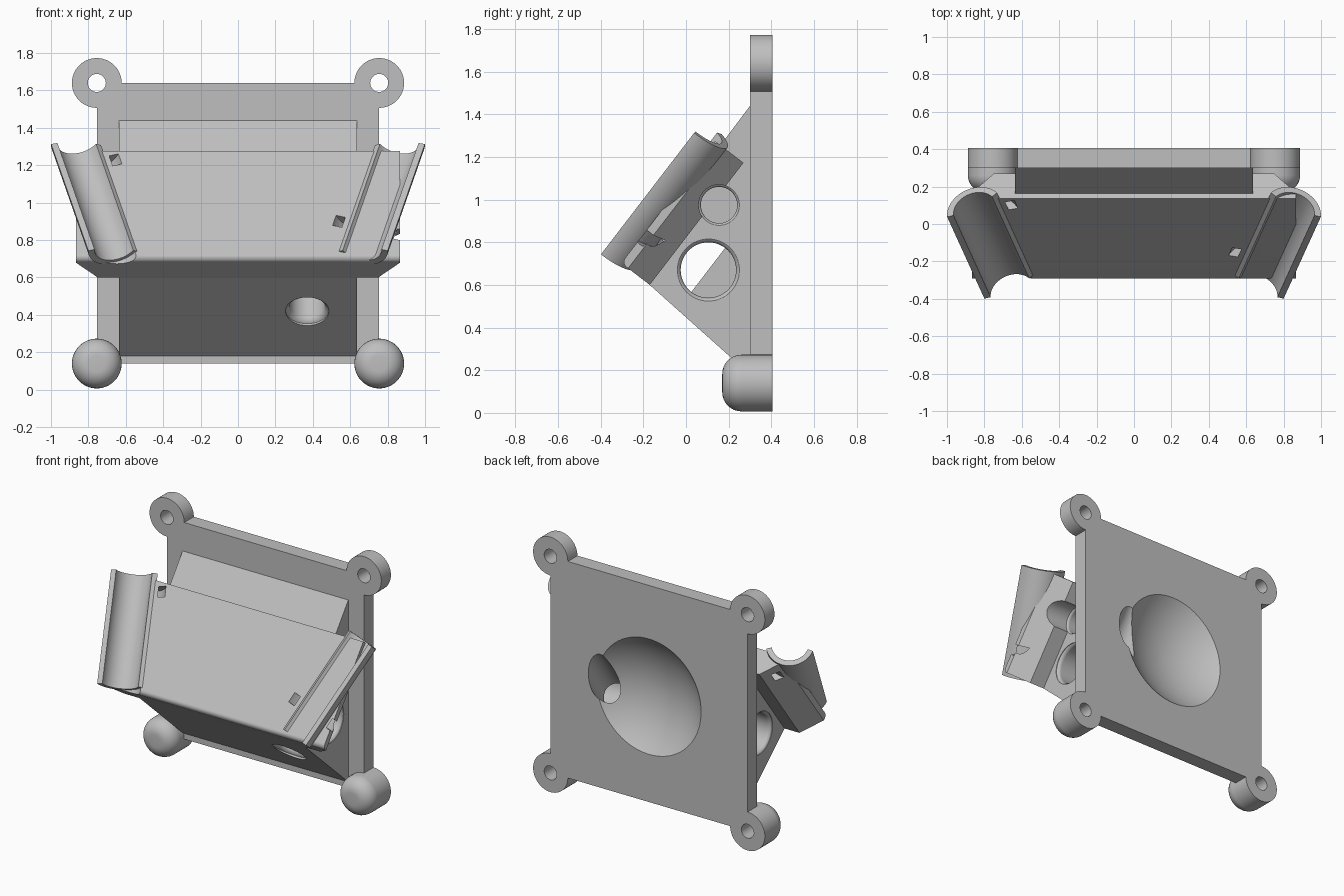
import bpy, bmesh
from math import sin, cos, pi, radians
from mathutils import Matrix, Vector

if "Cube" in bpy.data.objects:
    bpy.data.objects.remove(bpy.data.objects["Cube"])

grey = bpy.data.materials.new("light grey plastic")
grey.use_nodes = True
grey.diffuse_color = (0.52, 0.52, 0.52, 1)
grey.node_tree.nodes["Principled BSDF"].inputs["Base Color"].default_value = (0.52, 0.52, 0.52, 1)

# Frames: the tilted tray has its own axes (across, up the slope, outward)
SLOPE = radians(52.5)
TRAY = Matrix.Translation((0, -0.29, 0.72)) @ Matrix.Rotation(SLOPE, 4, 'X')
ALONG_X = Matrix(((0, 0, 1, 0), (1, 0, 0, 0), (0, 1, 0, 0), (0, 0, 0, 1)))
ALONG_Y = Matrix.Rotation(-pi / 2, 4, 'X')
FLIP = Matrix.Scale(-1, 4, (1, 0, 0))
SIDES = (Matrix.Identity(4), FLIP)


def finish(bm, name, matrix):
    bm.transform(matrix)
    bmesh.ops.recalc_face_normals(bm, faces=bm.faces)
    mesh = bpy.data.meshes.new(name)
    bm.to_mesh(mesh)
    bm.free()
    mesh.materials.append(grey)
    obj = bpy.data.objects.new(name, mesh)
    bpy.context.collection.objects.link(obj)
    return obj


def prism(name, points, low, high, matrix, round_edges=None):
    """Extrude a flat outline along local z."""
    bm = bmesh.new()
    face = bm.faces.new([bm.verts.new((a, b, low)) for a, b in points])
    new = bmesh.ops.extrude_face_region(bm, geom=[face])["geom"]
    bmesh.ops.translate(bm, vec=(0, 0, high - low),
                        verts=[g for g in new if isinstance(g, bmesh.types.BMVert)])
    if round_edges:
        edges = [e for e in bm.edges if round_edges(e)]
        bmesh.ops.bevel(bm, geom=edges, offset=0.03, segments=5,
                        affect='EDGES', profile=0.5)
    return finish(bm, name, matrix)


def lathe(name, points, matrix, closed=False, steps=64):
    """Spin a (radius, height) outline about local z."""
    bm = bmesh.new()
    verts = [bm.verts.new((r, 0, h)) for r, h in points]
    edges = [bm.edges.new(pair) for pair in zip(verts, verts[1:])]
    if closed:
        edges.append(bm.edges.new((verts[-1], verts[0])))
    bmesh.ops.spin(bm, geom=verts + edges, axis=(0, 0, 1), cent=(0, 0, 0),
                   angle=2 * pi, steps=steps)
    bmesh.ops.remove_doubles(bm, verts=bm.verts, dist=1e-5)
    return finish(bm, name, matrix)


def cylinder(name, radius, low, high, matrix):
    return lathe(name, [(0, low), (radius, low), (radius, high), (0, high)], matrix)


def flared_hole(radius, flare, depth, matrix):
    """Hole cutter with a rounded rim at local z = 0."""
    arc = [(radius + flare * (1 - sin(t)), flare * (1 - cos(t)))
           for t in [0.5 + i * (pi / 2 - 0.5) / 5 for i in range(6)]]
    return lathe("hole", [(0, -0.3), (arc[0][0], -0.3)] + arc
                 + [(radius, depth), (0, depth)], matrix)


def combine(target, other, operation):
    mod = target.modifiers.new("combine", 'BOOLEAN')
    mod.operation = operation
    mod.solver = 'EXACT'
    mod.object = other
    bpy.context.view_layer.objects.active = target
    bpy.ops.object.modifier_apply(modifier=mod.name)
    bpy.data.objects.remove(other)


# Wall plate
W, LOW, HIGH, FRONT, BACK = 0.755, 0.14, 1.64, 0.30, 0.405
body = prism("mount_body", [(FRONT, LOW), (BACK, LOW), (BACK, HIGH), (FRONT, HIGH)],
             -W, W, ALONG_X)
add, cut = [], []

# Corner lugs: open rings above, rounded feet below
R = 0.133
foot = [(0, 0.17)] + [(R - 0.09 + 0.09 * sin(t), 0.26 - 0.09 * cos(t))
                      for t in [i * pi / 16 for i in range(9)]] + [(R, BACK), (0, BACK)]
for x in (-W, W):
    top = Matrix.Translation((x, 0, HIGH)) @ ALONG_Y
    bottom = Matrix.Translation((x, 0, LOW)) @ ALONG_Y
    add.append(cylinder("ring", R, FRONT, BACK, top))
    add.append(lathe("foot", foot, bottom))
    cut.append(cylinder("screw_hole", 0.048, 0.1, 0.6, top))
    cut.append(cylinder("screw_hole", 0.048, 0.27, 0.6, bottom))

# Wedge between plate and tray
add.append(prism("wedge", [(0.35, 0.18), (0.30, 0.18), (-0.17, 0.60), (-0.262, 0.69),
                           (0.30, 1.44), (0.35, 1.44)], -0.635, 0.635, ALONG_X))

# Tray block with chamfered wings and a rounded lower edge
section = [(-0.865, 0), (0.865, 0), (0.865, -0.04), (0.75, -0.168),
           (-0.75, -0.168), (-0.865, -0.04)]
swap = Matrix(((1, 0, 0, 0), (0, 0, 1, 0), (0, 1, 0, 0), (0, 0, 0, 1)))
add.append(prism("tray", section, -0.022, 0.70, TRAY @ swap,
                 lambda e: all(abs(v.co.y) < 1e-6 and v.co.z < 0 for v in e.verts)))

# Gutters on both edges of the tray, leaning outward, with strap channels
LEAN, LENGTH, INNER, OUTER = radians(15.5), 0.745, 0.12, 0.155
axis = Vector((sin(LEAN), cos(LEAN), 0))
across = Vector((cos(LEAN), -sin(LEAN), 0))
frame = Matrix((across, (0, 0, 1), axis)).transposed().to_4x4()
frame.translation = (0.651, -0.006, 0.09)
angles = [radians(-180 - 38 + i * 218 / 32 + 38) for i in range(33)]
angles = [radians(-142 + i * 146 / 32) for i in range(33)]
arc = [(OUTER * cos(t), OUTER * sin(t)) for t in angles]
arc += [(INNER * cos(t), INNER * sin(t)) for t in reversed(angles)]
gutters = []
for side, name in zip(SIDES, ("left_gutter", "right_gutter")):
    place = side @ TRAY @ frame
    gutters.append(prism(name, arc, 0, LENGTH, place))
    cut.append(cylinder("gutter_space", 0.138, -0.2, 1.0, place))
    for height in (0.16, 0.59):
        cut.append(lathe("strap_channel", [(0.17, height), (0.215, height),
                                           (0.215, height + 0.07), (0.17, height + 0.07)],
                         place, closed=True))

# Side tunnels and sloping tunnels that come out at the back
for side in SIDES:
    inward = Matrix.Rotation(-pi / 2, 4, 'Y')
    cut.append(flared_hole(0.13, 0.03, 0.36,
                           side @ Matrix.Translation((0.635, 0.105, 0.67)) @ inward))
    cut.append(flared_hole(0.085, 0.02, 0.70,
                           side @ Matrix.Translation((0.635, 0.155, 0.975)) @ inward))
    cut.append(flared_hole(0.095, 0.04, 0.95,
                           side @ TRAY @ Matrix.Translation((0.37, -0.043, -0.437)) @ ALONG_Y))
half = [(0.201 + 0.13 * cos(i * pi / 24), -0.343 + 0.13 * sin(i * pi / 24)) for i in range(25)]
cut.append(prism("middle_tunnel", half, -0.33, 0.33, TRAY @ ALONG_X))

# Shallow round bowl in the back
BOWL = 0.608
bowl = [(BOWL * sin(i * 0.05), -BOWL * cos(i * 0.05)) for i in range(19)]
cut.append(lathe("bowl", bowl + [(0, bowl[-1][1])],
                 Matrix.Translation((0, 0.863, 0.87)) @ ALONG_Y, steps=80))

for part in add:
    combine(body, part, 'UNION')
for part in cut:
    combine(body, part, 'DIFFERENCE')

# Smooth the round surfaces, keep the edges crisp
for obj in [body] + gutters:
    bpy.ops.object.select_all(action='DESELECT')
    obj.select_set(True)
    bpy.context.view_layer.objects.active = obj
    bpy.ops.object.shade_smooth_by_angle(angle=radians(25))
    obj.modifiers.new("even_shading", 'WEIGHTED_NORMAL').keep_sharp = True
